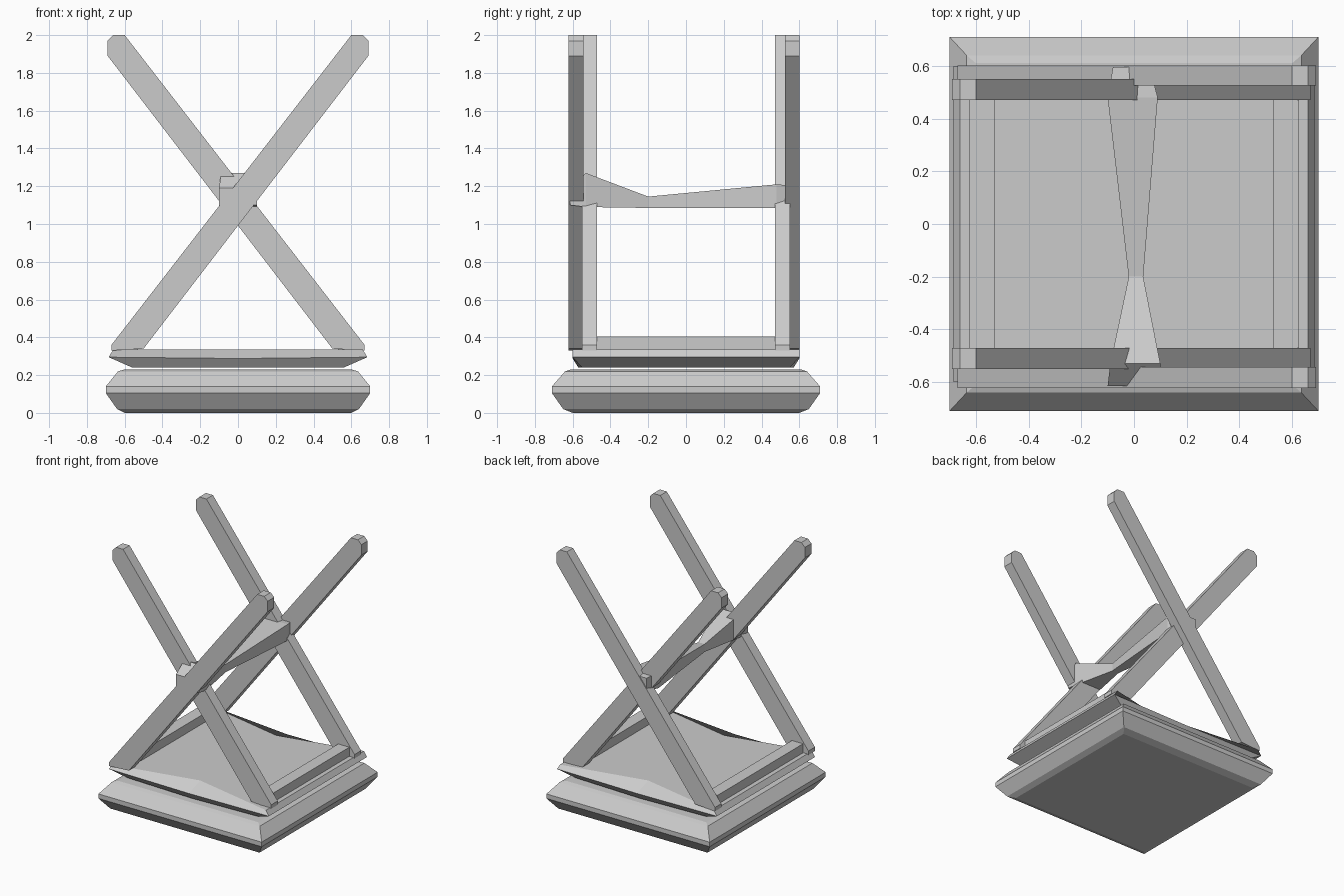
import bpy, bmesh

if "Cube" in bpy.data.objects:
    bpy.data.objects.remove(bpy.data.objects["Cube"])


def make(name, verts, faces):
    me = bpy.data.meshes.new(name)
    me.from_pydata(verts, [], faces)
    bm = bmesh.new()
    bm.from_mesh(me)
    bmesh.ops.recalc_face_normals(bm, faces=bm.faces)
    bm.to_mesh(me)
    bm.free()
    ob = bpy.data.objects.new(name, me)
    bpy.context.collection.objects.link(ob)
    return ob


def loft(name, rings):
    """Skin a list of equal-length vertex rings and cap both ends."""
    n = len(rings[0])
    verts = [v for r in rings for v in r]
    faces = [list(range(n)), list(range((len(rings) - 1) * n, len(rings) * n))]
    for k in range(len(rings) - 1):
        for i in range(n):
            j = (i + 1) % n
            faces.append([k * n + i, k * n + j, (k + 1) * n + j, (k + 1) * n + i])
    return make(name, verts, faces)


def square(x, y, z):
    return [(-x, -y, z), (x, -y, z), (x, y, z), (-x, y, z)]


def box(name, x, y, z):
    return loft(name, [[(x[0], y[0], h), (x[1], y[0], h),
                        (x[1], y[1], h), (x[0], y[1], h)] for h in z])


# Padded cushion, lying face down
loft("cushion", [square(0.60, 0.60, 0.0), square(0.64, 0.65, 0.02),
                 square(0.70, 0.71, 0.105), square(0.70, 0.71, 0.14),
                 square(0.635, 0.64, 0.22), square(0.60, 0.61, 0.23)])


# Seat board, its front and back edges sloping down at the middle
def board_ring(x, y, mid_y, z, mid_z):
    return [(-x, -y, z), (0, -mid_y, mid_z), (x, -y, z),
            (x, y, z), (0, mid_y, mid_z), (-x, y, z)]


loft("seat_board", [board_ring(0.56, 0.55, 0.57, 0.24, 0.24),
                    board_ring(0.685, 0.60, 0.60, 0.295, 0.288),
                    board_ring(0.66, 0.60, 0.46, 0.335, 0.335)])

# Side rails that the legs are fixed to
for s, side in ((-1, "left"), (1, "right")):
    xs = sorted((s * 0.53, s * 0.625))
    box(side + "_rail", xs, (-0.54, 0.54), (0.33, 0.405))

# Crossed legs: one slanting each way at the front and the back
profile = [(-0.50, 0.34), (0.69, 1.89), (0.69, 1.97), (0.66, 2.0),
           (0.60, 2.0), (-0.67, 0.36), (-0.67, 0.33)]
for end, f in (("front", -1), ("back", 1)):
    outer = (0.542, 0.622) if f < 0 else (0.525, 0.602)
    for part, s, (a, b) in (("outer", 1, outer), ("inner", -1, (0.47, 0.55))):
        loft(f"{end}_{part}_leg",
             [[(s * x, f * y, z) for x, z in profile] for y in (a, b)])


# Stretcher joining the two crossings, narrow at its waist
def section(y, x0, x1, z0, z1):
    return [(x0, y, z0), (x1, y, z0), (x1, y, z1), (x0, y, z1)]


loft("stretcher", [section(-0.615, -0.10, 0.10, 1.10, 1.19),
                   section(-0.53, -0.09, 0.10, 1.09, 1.27),
                   section(-0.20, -0.02, 0.035, 1.085, 1.145),
                   section(0.48, -0.10, 0.09, 1.085, 1.21),
                   section(0.595, -0.08, 0.06, 1.10, 1.20)])
